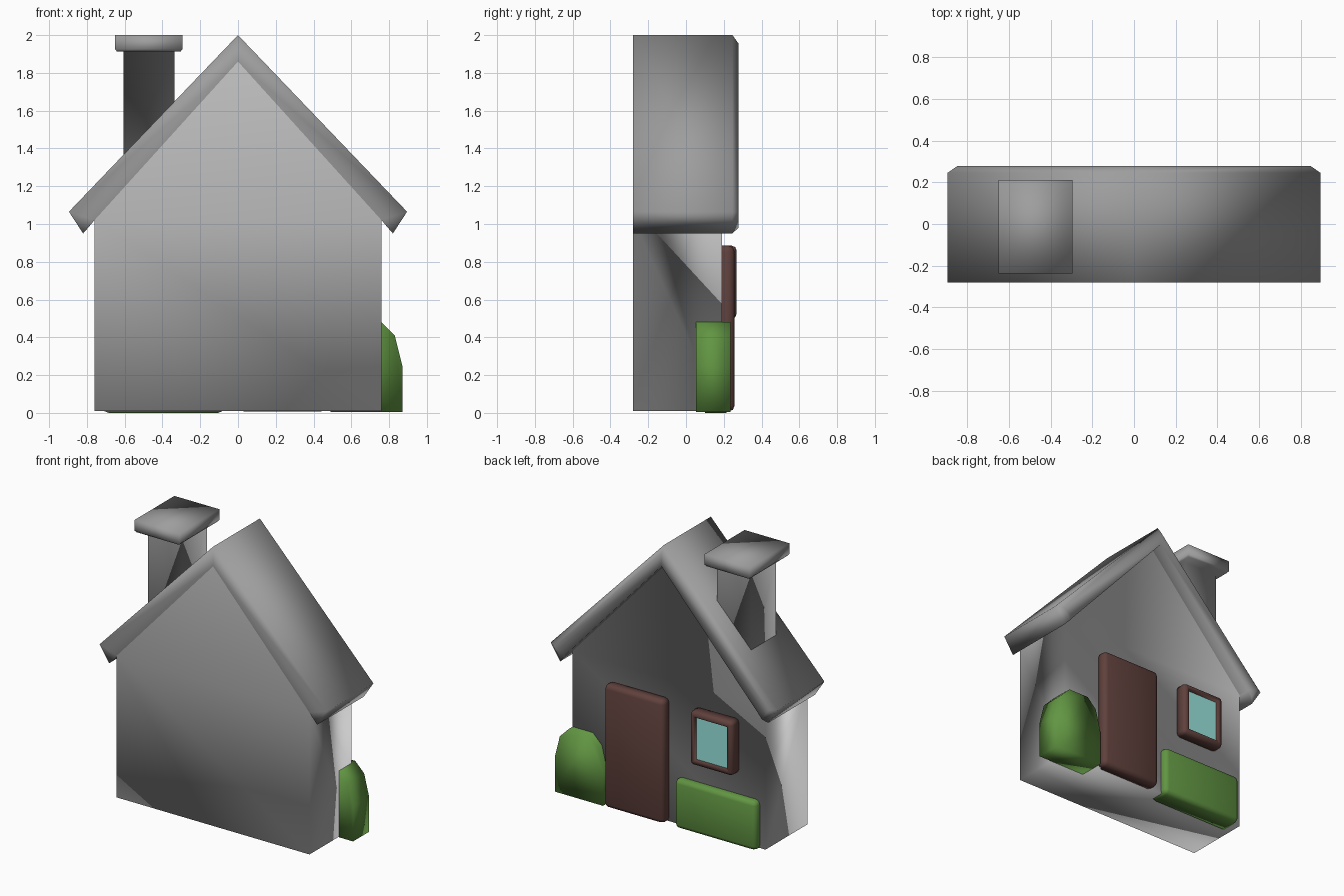
import bpy, bmesh

if "Cube" in bpy.data.objects:
    bpy.data.objects.remove(bpy.data.objects["Cube"])


def material(name, rgb):
    m = bpy.data.materials.new(name)
    m.diffuse_color = (*rgb, 1)
    m.use_nodes = True
    m.node_tree.nodes["Principled BSDF"].inputs["Base Color"].default_value = m.diffuse_color
    return m


PALE = material("pale_grey", (0.8, 0.8, 0.8))
DARK = material("dark_grey", (0.34, 0.34, 0.34))
BROWN = material("brown", (0.115, 0.052, 0.045))
GREEN = material("green", (0.12, 0.3, 0.055))
CYAN = material("cyan", (0.32, 0.78, 0.72))


def finish(bm, name, *mats, smooth=True):
    """Turn a bmesh into a named object, softly shaded across its edges."""
    bmesh.ops.recalc_face_normals(bm, faces=bm.faces)
    for f in bm.faces:
        f.smooth = smooth
    me = bpy.data.meshes.new(name)
    bm.to_mesh(me)
    bm.free()
    for m in mats:
        me.materials.append(m)
    ob = bpy.data.objects.new(name, me)
    bpy.context.collection.objects.link(ob)
    return ob


def rect(x0, x1, z0, z1):
    return [(x0, z0), (x1, z0), (x1, z1), (x0, z1)]


def loft(bm, loops):
    """Bridge matching loops of points and cap both ends."""
    rings = [[bm.verts.new(p) for p in loop] for loop in loops]
    for a, b in zip(rings, rings[1:]):
        for i in range(len(a)):
            j = (i + 1) % len(a)
            bm.faces.new((a[i], a[j], b[j], b[i]))
    bm.faces.new(rings[0])
    return bm.faces.new(rings[-1])


def prism(name, profile, y0, y1, mat, bevel=0, segments=1, recess=None, smooth=True):
    """Extrude an (x, z) profile from y0 to y1, rounding the y1 rim and the upper
    side edges; recess = (border, depth) sinks the y1 face."""
    bm = bmesh.new()
    loft(bm, [[(x, y, z) for x, z in profile] for y in (y0, y1)])
    bmesh.ops.recalc_face_normals(bm, faces=bm.faces)
    if bevel:
        edges = [e for e in bm.edges if any(v.co.y > y1 - 1e-4 for v in e.verts)]
        bmesh.ops.bevel(bm, geom=edges, offset=bevel, segments=segments,
                        profile=0.5, affect='EDGES', clamp_overlap=True)
    if recess:
        front = max(bm.faces, key=lambda f: f.calc_center_median().y)
        bmesh.ops.inset_region(bm, faces=[front], thickness=recess[0])
        bmesh.ops.inset_region(bm, faces=[front], thickness=0.002, depth=-recess[1])
    return finish(bm, name, mat, smooth=smooth)


def mirrored(half):
    """Complete a right-hand outline; points on x = 0 are not doubled."""
    return half + [(-x, z) for x, z in reversed(half) if x > 0]


# house: walls and roof in one shell, so the eaves blend into the walls
FRONT, WALL, RIM, BACK = -0.28, 0.19, 0.246, 0.278
bm = bmesh.new()
cache = {}


def v(p, y):
    key = (p, y)
    if key not in cache:
        cache[key] = bm.verts.new((p[0], y, p[1]))
    return cache[key]


def face(verts, mat):
    bm.faces.new(verts).material_index = mat


def flip(p):
    return (-p[0] if p[0] else 0, p[1])


A, O, U, E, I, B = (0, 2.0), (0.895, 1.065), (0.82, 0.95), (0.76, 1.02), (0, 1.86), (0.76, 0.01)
A2, O2, U2 = (0, 1.955), (0.848, 1.06), (0.793, 0.981)
for side in (lambda p: p, flip):
    a, o, u, e, i, b, a2, o2, u2 = map(side, (A, O, U, E, I, B, A2, O2, U2))
    for p, q, p2, q2 in ((a, o, a2, o2), (o, u, o2, u2)):
        face([v(p, FRONT), v(q, FRONT), v(q, RIM), v(p, RIM)], 1)     # roof outside
        face([v(p, RIM), v(q, RIM), v(q2, BACK), v(p2, BACK)], 1)     # chamfered rim
    face([v(u, FRONT), v(u, RIM), v(u2, BACK), v(e, BACK), v(e, WALL), v(e, FRONT)], 1)
    face([v(e, WALL), v(e, BACK), v(i, BACK), v(i, WALL)], 1)         # overhang
    face([v(e, FRONT), v(b, FRONT), v(b, WALL), v(e, WALL)], 0)       # side wall
    face([v(p, FRONT) for p in (a, o, u, e, i)], 1)
    face([v(p, BACK) for p in (a2, o2, u2, e, i)], 1)
for y in (FRONT, WALL):
    face([v(p, y) for p in (I, E, B, flip(B), flip(E))], 0)           # gable walls
face([v(B, FRONT), v(flip(B), FRONT), v(flip(B), WALL), v(B, WALL)], 0)
finish(bm, "house", PALE, DARK)

# chimney: shaft flaring straight into its cap
shaft, cap = (-0.605, -0.335, -0.15, 0.13), (-0.65, -0.295, -0.238, 0.212)
bm = bmesh.new()
loops = []
for (x0, x1, y0, y1), z, d in ((shaft, 1.3, 0), (shaft, 1.912, 0), (cap, 1.912, 0.01),
                               (cap, 1.925, 0), (cap, 2.0, 0)):
    loops.append([(x, y, z) for x, y in rect(x0 + d, x1 - d, y0 + d, y1 - d)])
loft(bm, loops)
finish(bm, "chimney", DARK)

# door
prism("door", rect(0.0, 0.47, 0.008, 0.885), 0.18, 0.257, BROWN, 0.03, 2)

# window frame with sunken pane
prism("window_frame", rect(-0.55, -0.215, 0.5, 0.885), 0.18, 0.268, BROWN, 0.025, 2,
      recess=(0.018, 0.025))
prism("window_glass", rect(-0.51, -0.255, 0.54, 0.845), 0.235, 0.245, CYAN, smooth=False)

# bushes
prism("low_bush", rect(-0.715, -0.075, 0.0, 0.35), 0.1, 0.24, GREEN, 0.03, 2)
half = [(0.08, 0.48), (0.15, 0.41), (0.19, 0.25), (0.19, 0.005)]
prism("tall_bush", [(0.68 + x, z) for x, z in mirrored(half)], 0.053, 0.235, GREEN)
